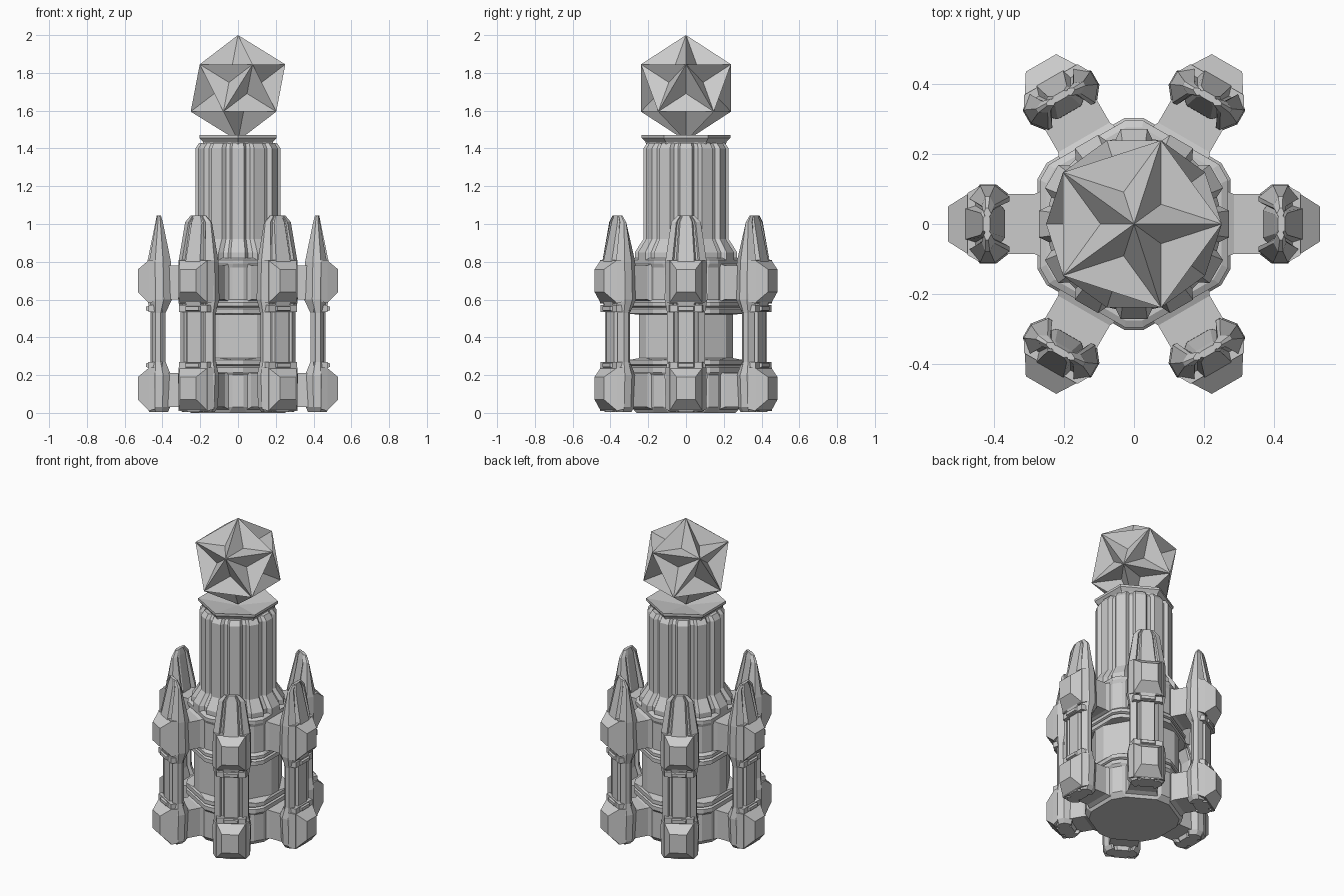
import bpy, bmesh
from math import cos, sin, radians, pi
from mathutils import Matrix

if "Cube" in bpy.data.objects:
    bpy.data.objects.remove(bpy.data.objects["Cube"])


def make(name, bm, turns=1):
    """Turn a bmesh into an object, repeated around z."""
    bmesh.ops.recalc_face_normals(bm, faces=bm.faces)
    me = bpy.data.meshes.new(name)
    bm.to_mesh(me)
    bm.free()
    for k in range(turns):
        ob = bpy.data.objects.new(name if turns == 1 else f"{name}_{k + 1}", me)
        ob.rotation_euler.z = k * 2 * pi / turns
        bpy.context.collection.objects.link(ob)


def loft(bm, rings):
    """Skin a stack of equal-length point rings and close both ends."""
    vs = [[bm.verts.new(p) for p in r] for r in rings]
    n = len(vs[0])
    for a, b in zip(vs, vs[1:]):
        for i in range(n):
            j = (i + 1) % n
            bm.faces.new((a[i], a[j], b[j], b[i]))
    bm.faces.new(vs[0][::-1])
    bm.faces.new(vs[-1])


def polar(r, deg, z):
    return (r * cos(radians(deg)), r * sin(radians(deg)), z)


def cut_hex(z, apothem, off):
    """Hexagon with corners cut off by +-off degrees."""
    r = apothem / cos(radians(30 - off))
    return [polar(r, 30 + 60 * k + s * off, z) for k in range(6) for s in (-1, 1)]


def fluted(z, s):
    """Twelve flat lobes with narrow grooves."""
    return [polar(s * r, 30 * k + d, z) for k in range(12)
            for d, r in ((-12, .207), (-8, .228), (8, .228), (12, .207))]


def frustum(bm, r0, t0, za, zb, r1, t1, zc, zd):
    """Block along x whose two end rectangles differ."""
    loft(bm, [[(r, -t, a), (r, t, a), (r, t, b), (r, -t, b)]
              for r, t, a, b in ((r0, t0, za, zb), (r1, t1, zc, zd))])


# Core body: two banded drums with a recessed waist
bm = bmesh.new()
loft(bm, [cut_hex(*p) for p in (
    (0, .25, 10), (.03, .265, 6), (.2, .265, 6), (.215, .275, 5), (.24, .275, 5),
    (.247, .262, 6), (.255, .275, 5), (.28, .275, 5), (.29, .267, 22),
    (.52, .267, 22), (.525, .275, 5), (.55, .275, 5), (.557, .262, 6),
    (.565, .275, 5), (.585, .275, 5), (.6, .262, 6), (.77, .262, 6),
    (.79, .268, 5), (.81, .268, 5), (.82, .25, 5))])
make("core_body", bm)

# Fluted column with flared foot
bm = bmesh.new()
loft(bm, [fluted(z, s) for z, s in (
    (.81, 1.2), (.85, 1.2), (.92, 1), (1.4, 1), (1.43, .91))])
make("fluted_column", bm)

# Hexagonal cap with dished top
bm = bmesh.new()
loft(bm, [[polar(r, 30 + 60 * k, z) for k in range(6)] for z, r in (
    (1.42, .21), (1.435, .215), (1.455, .235), (1.47, .235), (1.435, .01))])
make("column_cap", bm)

# Star finial: icosahedron with every face dimpled inward
bm = bmesh.new()
R = .28
bmesh.ops.create_icosphere(bm, subdivisions=1, radius=R)
bmesh.ops.poke(bm, faces=bm.faces[:], offset=-.232 * R)
top_ring = [v for v in bm.verts if .3 * R < v.co.z < .6 * R and v.co.length > .9 * R]
far = max(top_ring, key=lambda v: v.co.x)
from math import atan2
bmesh.ops.rotate(bm, verts=bm.verts, cent=(0, 0, 0),
                 matrix=Matrix.Rotation(-atan2(far.co.y, far.co.x), 3, 'Z'))
bmesh.ops.translate(bm, verts=bm.verts, vec=(0, 0, 1.72))
make("star_finial", bm)


def pylon_ring(z, rin, rout, w):
    """Grooved outline of a pylon, mirrored across its middle plane."""
    d = rout - rin
    half = [(rout, .4 * w), (rout - .22 * d, .48 * w), (rout - .22 * d, .58 * w),
            (rout - .08 * d, .66 * w), (rout - .33 * d, w), (rin + .33 * d, w),
            (rin, .7 * w), (rin, .58 * w), (rin + .2 * d, .48 * w), (rin + .1 * d, .35 * w)]
    return [(r, t, z) for r, t in half] + [(r, -t, z) for r, t in half[::-1]]


# Six outer pylons
bm = bmesh.new()
loft(bm, [pylon_ring(*p) for p in (
    (.005, .37, .47, .09), (.03, .36, .48, .108), (.2, .355, .48, .113),
    (.27, .383, .463, .1), (.53, .383, .463, .1), (.6, .35, .48, .113),
    (.8, .355, .48, .11), (1.01, .398, .437, .078), (1.045, .408, .43, .045))])
make("pylon", bm, 6)

# Faceted outer pods and clasp bands on each pylon
bm = bmesh.new()
for z in (.01, .58):
    frustum(bm, .44, .108, z + .01, z + .23, .475, .088, z, z + .23)
    frustum(bm, .47, .088, z, z + .23, .53, .05, z + .06, z + .18)
make("pylon_pods", bm, 6)

bm = bmesh.new()
for z in (.235, .535):
    frustum(bm, .4, .1, z, z + .035, .475, .085, z, z + .035)
    frustum(bm, .46, .05, z, z + .035, .487, .04, z + .008, z + .027)
make("pylon_bands", bm, 6)

# Arms joining the pylons to the core
bm = bmesh.new()
for z in (.03, .6):
    frustum(bm, .2, .085, z, z + .18, .4, .085, z, z + .18)
    frustum(bm, .25, .1, z - .015, z + .195, .285, .085, z, z + .18)
make("pylon_arms", bm, 6)
